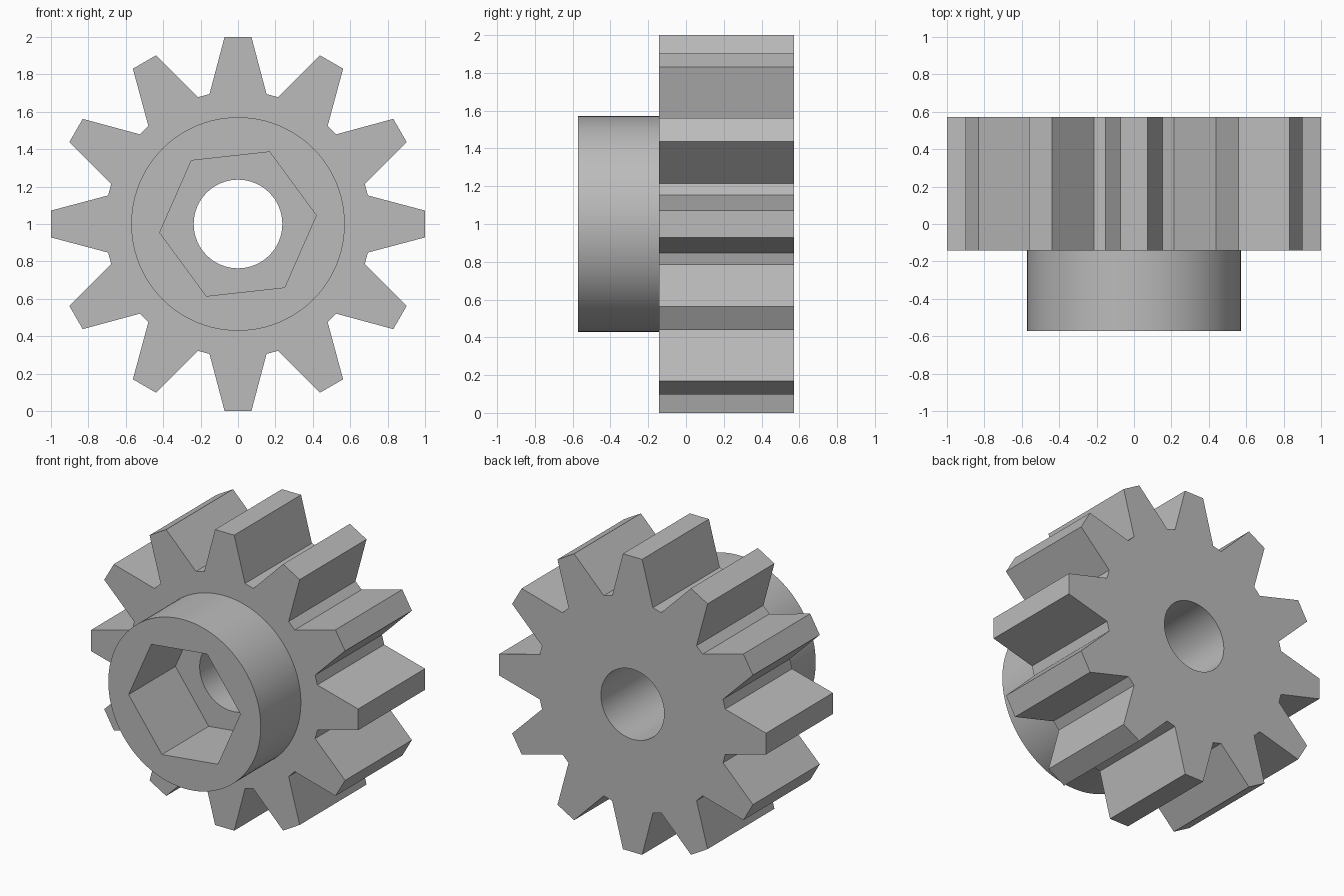
import bpy
import bmesh
from math import cos, sin, radians, tau

cube = bpy.data.objects.get("Cube")
if cube:
    bpy.data.objects.remove(cube, do_unlink=True)

FRONT, SHOULDER, POCKET_FLOOR, BACK = -0.572, -0.143, -0.072, 0.572
TEETH = 12

grey = bpy.data.materials.new("light grey")
grey.use_nodes = True
colour = (0.5, 0.5, 0.5, 1)
grey.diffuse_color = colour
grey.node_tree.nodes["Principled BSDF"].inputs["Base Color"].default_value = colour


def polar(radius, angle):
    return radius * cos(angle), 1 + radius * sin(angle)


def ring(radius, sides, turn=0.0):
    return [polar(radius, turn + tau * i / sides) for i in range(sides)]


def prism(name, outline, y0, y1):
    """Extrude an x-z outline along y."""
    bm = bmesh.new()
    face = bm.faces.new([bm.verts.new((x, y0, z)) for x, z in outline])
    new = bmesh.ops.extrude_face_region(bm, geom=[face])["geom"]
    moved = [v for v in new if isinstance(v, bmesh.types.BMVert)]
    bmesh.ops.translate(bm, verts=moved, vec=(0, y1 - y0, 0))
    bmesh.ops.recalc_face_normals(bm, faces=bm.faces)
    mesh = bpy.data.meshes.new(name)
    bm.to_mesh(mesh)
    bm.free()
    mesh.materials.append(grey)
    obj = bpy.data.objects.new(name, mesh)
    bpy.context.collection.objects.link(obj)
    return obj


def combine(target, tool, operation):
    """Apply a boolean and discard the tool object."""
    mod = target.modifiers.new(tool.name, "BOOLEAN")
    mod.object, mod.operation, mod.solver = tool, operation, "EXACT"
    bpy.context.view_layer.objects.active = target
    bpy.ops.object.modifier_apply(modifier=mod.name)
    bpy.data.objects.remove(tool, do_unlink=True)


# Toothed wheel: each tooth is a tapered trapezoid
outline = []
for i in range(TEETH):
    middle = tau * i / TEETH
    for radius, offset in ((0.711, -12.4), (1.0026, -4.1), (1.0026, 4.1), (0.711, 12.4)):
        outline.append(polar(radius, middle + radians(offset)))
gear = prism("pinion_gear", outline, SHOULDER, BACK)

# Round hub on the front
combine(gear, prism("hub", ring(0.571, 96), FRONT, 0.1), "UNION")

# Hexagonal socket, then the bore right through
combine(gear, prism("hex_socket", ring(0.421, 6, radians(6.3)), FRONT - 0.1, POCKET_FLOOR), "DIFFERENCE")
combine(gear, prism("bore", ring(0.237, 64), FRONT - 0.2, BACK + 0.2), "DIFFERENCE")

# Smooth round walls, crisp edges
bpy.ops.object.select_all(action="DESELECT")
gear.select_set(True)
bpy.context.view_layer.objects.active = gear
bpy.ops.object.shade_smooth_by_angle(angle=radians(20))
